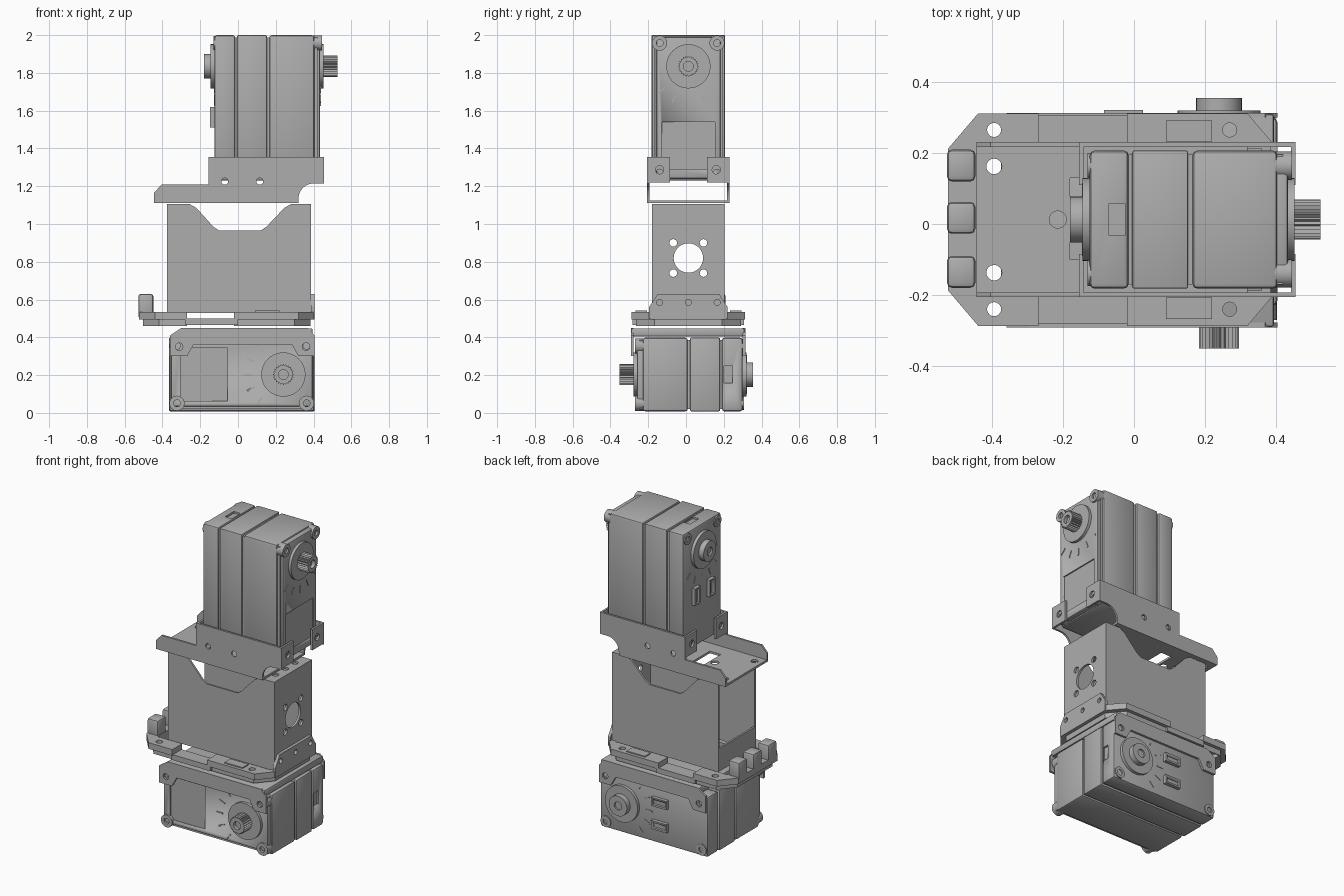
import bpy, bmesh, math
from mathutils import Matrix, Vector

if "Cube" in bpy.data.objects:
    bpy.data.objects.remove(bpy.data.objects["Cube"])

GREY = (0.42, 0.42, 0.42, 1)
mat = bpy.data.materials.new("mid grey")
mat.use_nodes = True
mat.diffuse_color = GREY
mat.node_tree.nodes["Principled BSDF"].inputs["Base Color"].default_value = GREY

YC = 0.0125  # middle of the stack in y


def frame(u, v, w, origin=(0, 0, 0)):
    """Matrix whose columns are the three given axes."""
    m = Matrix((u, v, w)).transposed().to_4x4()
    m.translation = Vector(origin)
    return m


X, Y, Z = Vector((1, 0, 0)), Vector((0, 1, 0)), Vector((0, 0, 1))
XY, XZ, YZ = frame(X, Y, Z), frame(X, Z, -Y), frame(Y, Z, X)
ID = Matrix.Identity(4)


def finish(ob):
    ob.data.materials.clear()
    ob.data.materials.append(mat)
    bpy.ops.object.select_all(action='DESELECT')
    ob.select_set(True)
    bpy.context.view_layer.objects.active = ob
    bpy.ops.object.shade_smooth_by_angle(angle=math.radians(30))
    return ob


def box(name, lo, hi, m=ID, bevel=0):
    bm = bmesh.new()
    bmesh.ops.create_cube(bm, size=1)
    for v in bm.verts:
        v.co = Vector([(a + b) / 2 + c * (b - a) for a, b, c in zip(lo, hi, v.co)])
    if bevel:
        bmesh.ops.bevel(bm, geom=bm.edges[:], offset=bevel, segments=2, profile=0.5, affect='EDGES')
    bm.transform(m)
    me = bpy.data.meshes.new(name)
    bm.to_mesh(me)
    bm.free()
    ob = bpy.data.objects.new(name, me)
    bpy.context.collection.objects.link(ob)
    return finish(ob)


def circle(c, r, n=28):
    return [(c[0] + r * math.cos(math.tau * i / n), c[1] + r * math.sin(math.tau * i / n)) for i in range(n)]


def rect(x0, y0, x1, y1):
    return [(x0, y0), (x1, y0), (x1, y1), (x0, y1)]


def sheet(name, outline, d0, d1, m, holes=()):
    """Flat outline with holes, extruded from d0 to d1 along the third axis of m."""
    cu = bpy.data.curves.new(name, 'CURVE')
    cu.dimensions, cu.fill_mode, cu.extrude = '2D', 'BOTH', abs(d1 - d0) / 2
    for pts in (outline, *holes):
        sp = cu.splines.new('POLY')
        sp.points.add(len(pts) - 1)
        for p, q in zip(sp.points, pts):
            p.co = (q[0], q[1], 0, 1)
        sp.use_cyclic_u = True
    tmp = bpy.data.objects.new(name + "_curve", cu)
    bpy.context.collection.objects.link(tmp)
    me = bpy.data.meshes.new_from_object(tmp.evaluated_get(bpy.context.evaluated_depsgraph_get()))
    bpy.data.objects.remove(tmp)
    me.transform(m @ Matrix.Translation((0, 0, (d0 + d1) / 2)))
    ob = bpy.data.objects.new(name, me)
    bpy.context.collection.objects.link(ob)
    return finish(ob)


def cut(ob, lo, hi, m):
    cutter = box("cutter", lo, hi, m)
    mod = ob.modifiers.new("cut", 'BOOLEAN')
    mod.operation, mod.object, mod.solver = 'DIFFERENCE', cutter, 'EXACT'
    bpy.context.view_layer.objects.active = ob
    bpy.ops.object.modifier_apply(modifier="cut")
    bpy.data.objects.remove(cutter)


def servo(n, m):
    """Motor: output along +x, long side along -z, origin at the back of the output end."""
    L, W, D, axis = 0.77, 0.195, 0.565, (0, -0.165)
    face = m @ YZ
    # Three case slices with narrow grooves between
    box(n + "_core", (0.02, -W + 0.012, -L + 0.012), (D - 0.02, W - 0.012, -0.012), m)
    back = box(n + "_back_case", (0, -W, -L), (0.11, W, 0), m, 0.014)
    cut(back, (0.055, -0.045, -0.02), (0.1, 0.045, 0.1), m)
    box(n + "_middle_case", (0.12, -W, -L), (0.278, W, 0), m, 0.006)
    front = box(n + "_front_case", (0.29, -W, -L), (0.53, W, 0), m, 0.014)
    cap = box(n + "_front_cap", (0.5, -W + 0.025, -L + 0.01), (0.56, W - 0.025, -0.01), m, 0.01)
    cut(cap, (0.552, -0.14, -0.71), (0.6, 0.14, -0.46), m)
    # Screw ears in the corners
    for y in (-0.152, 0.152):
        for z in (-0.042, -L + 0.042):
            sheet(n + "_ear", circle((y, z), 0.04), 0.5, D + 0.006, face, [circle((y, z), 0.018, 16)])
            sheet(n + "_back_ear", circle((y, z), 0.036), -0.006, 0.02, face, [circle((y, z), 0.018, 16)])
    # Output collar, toothed shaft and rear pivot
    sheet(n + "_collar", circle(axis, 0.117, 40), 0.54, 0.578, face)
    teeth = [(axis[0] + r * math.cos(a), axis[1] + r * math.sin(a))
             for i in range(48) for r, a in [((0.056, 0.047)[i // 1 % 2], math.tau * i / 48)]]
    sheet(n + "_shaft", teeth, 0.56, 0.652, face, [circle(axis, 0.026)])
    sheet(n + "_shaft_screw", circle(axis, 0.027), 0.56, 0.63, face)
    sheet(n + "_rear_collar", circle(axis, 0.117, 40), -0.02, 0.02, face)
    sheet(n + "_rear_pivot", circle(axis, 0.065), -0.055, 0, face, [circle(axis, 0.026)])
    sheet(n + "_rear_screw", circle(axis, 0.027), -0.045, 0, face)
    # Angle marks in a fan and rear sockets
    for a in (-48, -24, 0, 24, 48):
        rot = m @ Matrix.Translation((0, 0, axis[1])) @ Matrix.Rotation(math.radians(a), 4, 'X')
        for x in (0.558, -0.003):
            box(n + "_mark", (x, -0.004, -0.21), (x + 0.006, 0.004, -0.165), rot)
    for y in (-0.075, 0.075):
        sock = box(n + "_socket", (-0.022, y - 0.028, -0.49), (0.02, y + 0.028, -0.38), m)
        cut(sock, (-0.05, y - 0.016, -0.48), (-0.006, y + 0.016, -0.39), m)


servo("upper_motor", Matrix.Translation((-0.125, YC, 2.0)))
servo("lower_motor", frame(-Y, -Z, X, (0.405, 0.3, 0.203)))

# Lower motor bracket: top plate and two shaped flanges
flange = [(-0.36, 0.30), (-0.27, 0.30), (-0.235, 0.362), (0.285, 0.362), (0.32, 0.30), (0.405, 0.30),
          (0.405, 0.41), (0.37, 0.45), (-0.3, 0.45), (-0.36, 0.41)]
for y in (-0.292, 0.3):
    sheet("lower_bracket_flange", flange, -y, -y - 0.014, XZ,
          [circle((x, 0.35), 0.02, 16) for x in (-0.312, 0.36)])
box("lower_bracket_top", (-0.31, -0.29, 0.405), (0.395, 0.31, 0.448), bevel=0.008)


# Hip frame: low ring with raised ends
def end_piece(x_open, x_in, x_end, inset=0):
    s = math.copysign(1, x_end - x_in)
    out, inner, x_end = 0.3 - inset, 0.2, x_end - s * inset
    half = [(x_open, inner), (x_open, out), (x_end - s * 0.085, out), (x_end, out - 0.1)]
    pts = half + [(x, -y) for x, y in reversed(half)] + [(x_in, -inner), (x_in, inner)]
    return [(x, y + YC) for x, y in pts]


for side, args, hx in (("left_end", (-0.27, -0.445, -0.525), -0.395), ("right_end", (-0.02, 0.36, 0.405), 0.27)):
    holes = [circle((hx, YC + s * 0.253), 0.02, 16) for s in (-1, 1)]
    sheet("hip_frame_" + side, end_piece(*args), 0.495, 0.535, XY, holes)
    sheet("hip_frame_lower_" + side, end_piece(*args, 0.022), 0.46, 0.495, XY, holes)
for s in (-1, 1):
    y = YC + s * 0.25
    box("hip_frame_rail", (-0.28, y - 0.045, 0.465), (0.0, y + 0.045, 0.5))
    box("hip_frame_clip", (0.09, y - 0.03, 0.53), (0.22, y + 0.03, 0.542))

# Upright tab on one end, rounded lugs on the other
tab = [(-0.195, 0.5), (0.22, 0.5), (0.22, 0.56), (0.175, 0.63), (-0.15, 0.63), (-0.195, 0.56)]
sheet("hip_tab", tab, 0.386, 0.405, YZ, [circle((y, 0.585), 0.016, 16) for y in (-0.14, YC, 0.165)])
for y in (-0.135, 0.0175, 0.165):
    box("hip_lug", (-0.528, y - 0.045, 0.5), (-0.448, y + 0.045, 0.63), bevel=0.014)

# Middle bracket: notched side walls, drilled end wall, short rear lip
wall = [(-0.375, 0.53), (0.375, 0.53), (0.385, 0.56), (0.385, 1.105), (0.28, 1.105), (0.245, 1.085),
        (0.15, 0.985), (0.12, 0.965), (-0.1, 0.965), (-0.13, 0.985), (-0.22, 1.085), (-0.255, 1.105), (-0.375, 1.105)]
for y in (-0.18, 0.193):
    sheet("middle_bracket_wall", wall, -y, -y - 0.012, XZ)
bolts = [circle((YC + a * 0.08, 0.82 + b * 0.08), 0.02, 16) for a in (-1, 1) for b in (-1, 1)]
sheet("middle_bracket_end", rect(-0.18, 0.53, 0.205, 1.105), 0.372, 0.386, YZ, [circle((YC, 0.82), 0.078), *bolts])
box("middle_bracket_lip", (-0.375, -0.18, 0.53), (-0.363, 0.205, 0.68))
sheet("middle_bracket_top", rect(0.28, -0.18, 0.385, 0.205), 1.093, 1.105, XY,
      [circle((0.33, YC + a * 0.1), 0.02, 16) for a in (-1, 0, 1)])
sheet("middle_bracket_left_top", rect(-0.375, -0.18, -0.255, 0.205), 1.093, 1.105, XY,
      [circle((-0.395 + 0.08, YC + a * 0.1), 0.02, 16) for a in (-1, 1)])

# Upper bracket: channel with raised cradle around the motor
curve = [(0.4 - 0.08 * math.cos(a), 1.135 + 0.08 * math.sin(a)) for a in (math.pi / 2 * i / 6 for i in range(7))]
side = [(-0.445, 1.11), (0.32, 1.11), *curve, (0.456, 1.215), (0.456, 1.355), (-0.155, 1.355),
        (-0.155, 1.208), (-0.405, 1.208), (-0.445, 1.165)]
for y in (-0.206, 0.218):
    sheet("upper_bracket_side", side, -y, -y - 0.013, XZ, [circle((x, 1.226), 0.018, 16) for x in (-0.07, 0.115)])
slot = rect(-0.18, -0.1, -0.1, 0.13)
sheet("upper_bracket_base", rect(-0.445, -0.205, 0.32, 0.23), 1.11, 1.124, XY,
      [slot, circle((-0.215, YC), 0.024)] + [circle((-0.395, YC + s * 0.15), 0.022, 16) for s in (-1, 1)])
for x in (-0.155, 0.443):
    for y0, y1, hy in ((-0.206, -0.085, -0.14), (0.11, 0.231, 0.16)):
        sheet("upper_bracket_tab", rect(y0, 1.22, y1, 1.355), x, x + 0.013, YZ, [circle((hy, 1.287), 0.022, 16)])
